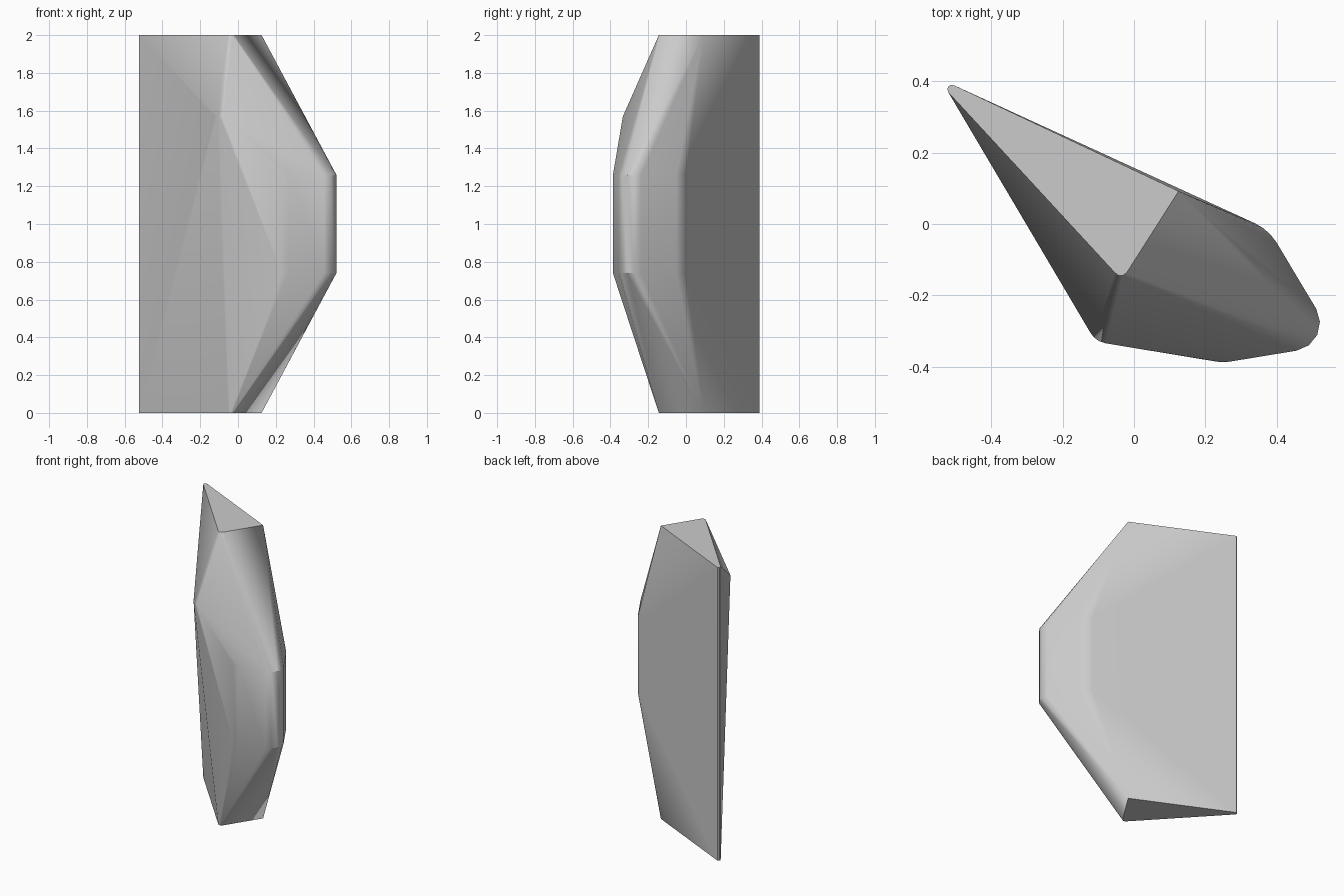
import bpy, bmesh
from math import cos, sin, radians

cube = bpy.data.objects.get("Cube")
if cube:
    bpy.data.objects.remove(cube, do_unlink=True)

LOW, HIGH, TOP = 0.74, 1.26, 2.0


def arc(cx, cy, r, start, end, steps):
    """Points on a rounded corner, in plan."""
    angles = [radians(start + (end - start) * i / steps) for i in range(steps + 1)]
    return [(cx + r * cos(a), cy + r * sin(a)) for a in angles]


# Plan outlines of the corners, each with the heights at which it occurs
thin_edge = arc(-0.51, 0.377, 0.013, 60, 215, 4)
cap_front = arc(-0.037, -0.125, 0.02, 215, 325, 3)
cap_back = [(0.125, 0.092)]
front_knee = arc(-0.07, -0.275, 0.06, 208, 260, 3)
belly = arc(0.25, -0.267, 0.12, 261, 279, 3)
nose = arc(0.442, -0.277, 0.079, 280, 390, 4)
back_shoulder = arc(0.28, -0.125, 0.14, 32, 64, 3)

bm = bmesh.new()
for outline, heights in (
    (thin_edge, (0, TOP)),
    (cap_front, (0, TOP)),
    (cap_back, (0, TOP)),
    (front_knee, (1.57,)),
    (belly, (LOW, HIGH)),
    (nose, (LOW, HIGH)),
    (back_shoulder, (LOW, HIGH)),
):
    for z in heights:
        for x, y in outline:
            bm.verts.new((x, y, z))

# Wrap the corners in one faceted skin
hull = bmesh.ops.convex_hull(bm, input=bm.verts)
loose = [v for v in bm.verts if not v.link_faces]
bmesh.ops.delete(bm, geom=loose, context="VERTS")
bmesh.ops.dissolve_limit(bm, angle_limit=radians(0.5), verts=bm.verts, edges=bm.edges)
bmesh.ops.recalc_face_normals(bm, faces=bm.faces)

mesh = bpy.data.meshes.new("stone_shard")
bm.to_mesh(mesh)
bm.free()
shard = bpy.data.objects.new("stone_shard", mesh)
bpy.context.collection.objects.link(shard)

# Plain grey stone
grey = bpy.data.materials.new("stone_grey")
grey.use_nodes = True
color = (0.6, 0.6, 0.6, 1)
grey.diffuse_color = color
grey.node_tree.nodes["Principled BSDF"].inputs["Base Color"].default_value = color
mesh.materials.append(grey)

bpy.ops.object.select_all(action="DESELECT")
shard.select_set(True)
bpy.context.view_layer.objects.active = shard
bpy.ops.object.shade_smooth_by_angle(angle=radians(30))

# Shade the ridges by face area so the broad facets stay flat
weighted = shard.modifiers.new("weighted_normals", "WEIGHTED_NORMAL")
weighted.keep_sharp = True
